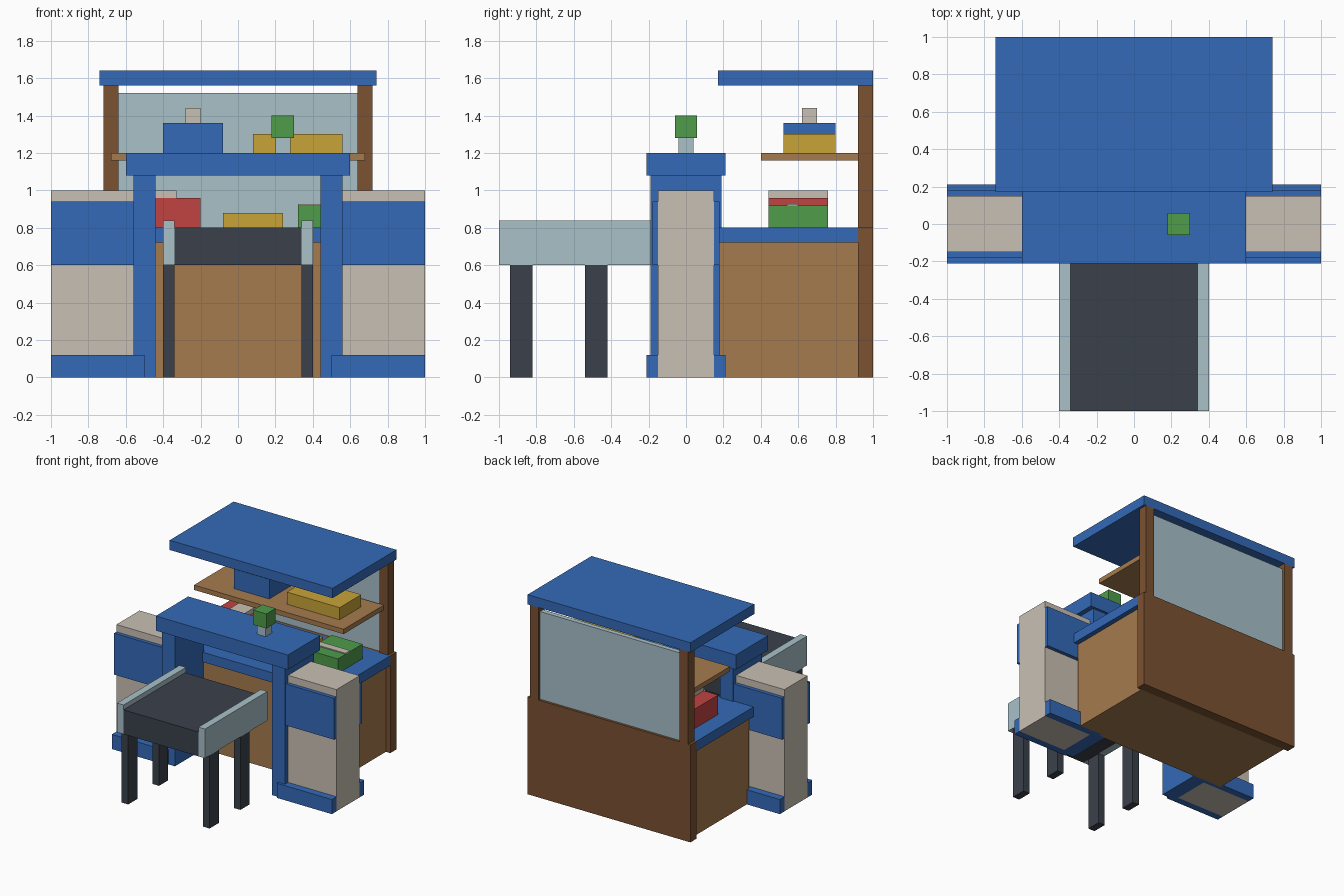
import bpy

cube = bpy.data.objects.get("Cube")
if cube:
    bpy.data.objects.remove(cube, do_unlink=True)


def linear(c):
    c /= 255
    return c / 12.92 if c <= 0.04045 else ((c + 0.055) / 1.055) ** 2.4


def material(name, r, g, b):
    m = bpy.data.materials.new(name)
    m.use_nodes = True
    colour = (linear(r), linear(g), linear(b), 1)
    m.diffuse_color = colour
    m.node_tree.nodes["Principled BSDF"].inputs["Base Color"].default_value = colour
    return m


blue = material("blue paint", 52, 106, 184)
beige = material("warm beige", 201, 192, 180)
tan = material("light wood", 165, 123, 78)
brown = material("dark wood", 123, 82, 50)
pale = material("pale grey blue", 168, 193, 201)
dark = material("charcoal", 58, 64, 75)
red = material("red", 192, 68, 65)
green = material("green", 78, 156, 74)
yellow = material("mustard yellow", 200, 164, 56)


def box(name, mat, x, y, z):
    """Axis-aligned box from (min, max) pairs."""
    bpy.ops.mesh.primitive_cube_add(size=1, location=[sum(p) / 2 for p in (x, y, z)])
    ob = bpy.context.object
    ob.name = name
    ob.scale = [p[1] - p[0] for p in (x, y, z)]
    bpy.ops.object.transform_apply(location=False, rotation=False, scale=True)
    ob.data.materials.append(mat)
    return ob


def box_pair(name, mat, x, y, z):
    """The same box on the left (+x) and the right (-x)."""
    box("left_" + name, mat, x, y, z)
    box("right_" + name, mat, (-x[1], -x[0]), y, z)


# Gateway
box_pair("side_wall", beige, (0.56, 1), (-0.15, 0.15), (0, 1))
box_pair("gate_post", blue, (0.44, 0.56), (-0.19, 0.19), (0, 1.08))
box("gate_lintel", blue, (-0.6, 0.6), (-0.21, 0.21), (1.08, 1.2))
for side, s in (("front", -1), ("back", 1)):
    def span(a, b):
        return tuple(sorted((s * a, s * b)))
    box_pair(side + "_wall_panel", blue, (0.56, 1), span(0.15, 0.18), (0.6, 0.94))
    box_pair(side + "_plinth", blue, (0.5, 1), span(0.15, 0.21), (0, 0.12))

# Lamp on the lintel
box("lamp_stem", pale, (0.2, 0.28), (-0.04, 0.04), (1.2, 1.28))
box("lamp_head", green, (0.18, 0.3), (-0.06, 0.06), (1.28, 1.4))

# Bench in front
box("bench_bed", dark, (-0.34, 0.34), (-1, -0.2), (0.6, 0.8))
box_pair("bench_side", pale, (0.34, 0.4), (-1, -0.19), (0.6, 0.84))
for side, y in (("front", -0.88), ("back", -0.48)):
    box_pair(side + "_bench_leg", dark, (0.34, 0.4), (y - 0.06, y + 0.06), (0, 0.6))

# Counter, back wall and canopy
box("counter_body", tan, (-0.7, 0.7), (0.18, 0.92), (0, 0.72))
box("counter_top", blue, (-0.74, 0.74), (0.17, 0.92), (0.72, 0.8))
box("back_wall", brown, (-0.74, 0.74), (0.92, 1), (0, 0.8))
box_pair("canopy_post", brown, (0.64, 0.72), (0.92, 1), (0.8, 1.56))
box("back_window", pale, (-0.64, 0.64), (0.94, 0.98), (0.8, 1.52))
box("canopy", blue, (-0.74, 0.74), (0.17, 1), (1.56, 1.64))
box("shelf", tan, (-0.68, 0.68), (0.4, 0.92), (1.16, 1.2))

# Goods on the shelf
box("shelf_blue_box", blue, (-0.4, -0.08), (0.52, 0.8), (1.2, 1.36))
box("shelf_box_knob", beige, (-0.28, -0.2), (0.62, 0.7), (1.36, 1.44))
box("shelf_yellow_box", yellow, (0.08, 0.56), (0.52, 0.8), (1.2, 1.3))

# Goods on the counter
box("red_parcel", red, (-0.6, -0.2), (0.44, 0.76), (0.8, 0.96))
box("red_parcel_band", beige, (-0.47, -0.33), (0.44, 0.76), (0.96, 1))
box("yellow_parcel", yellow, (-0.08, 0.24), (0.44, 0.76), (0.8, 0.88))
box("green_parcel", green, (0.32, 0.6), (0.44, 0.76), (0.8, 0.92))
box("green_parcel_band", beige, (0.32, 0.6), (0.54, 0.6), (0.92, 0.928))
